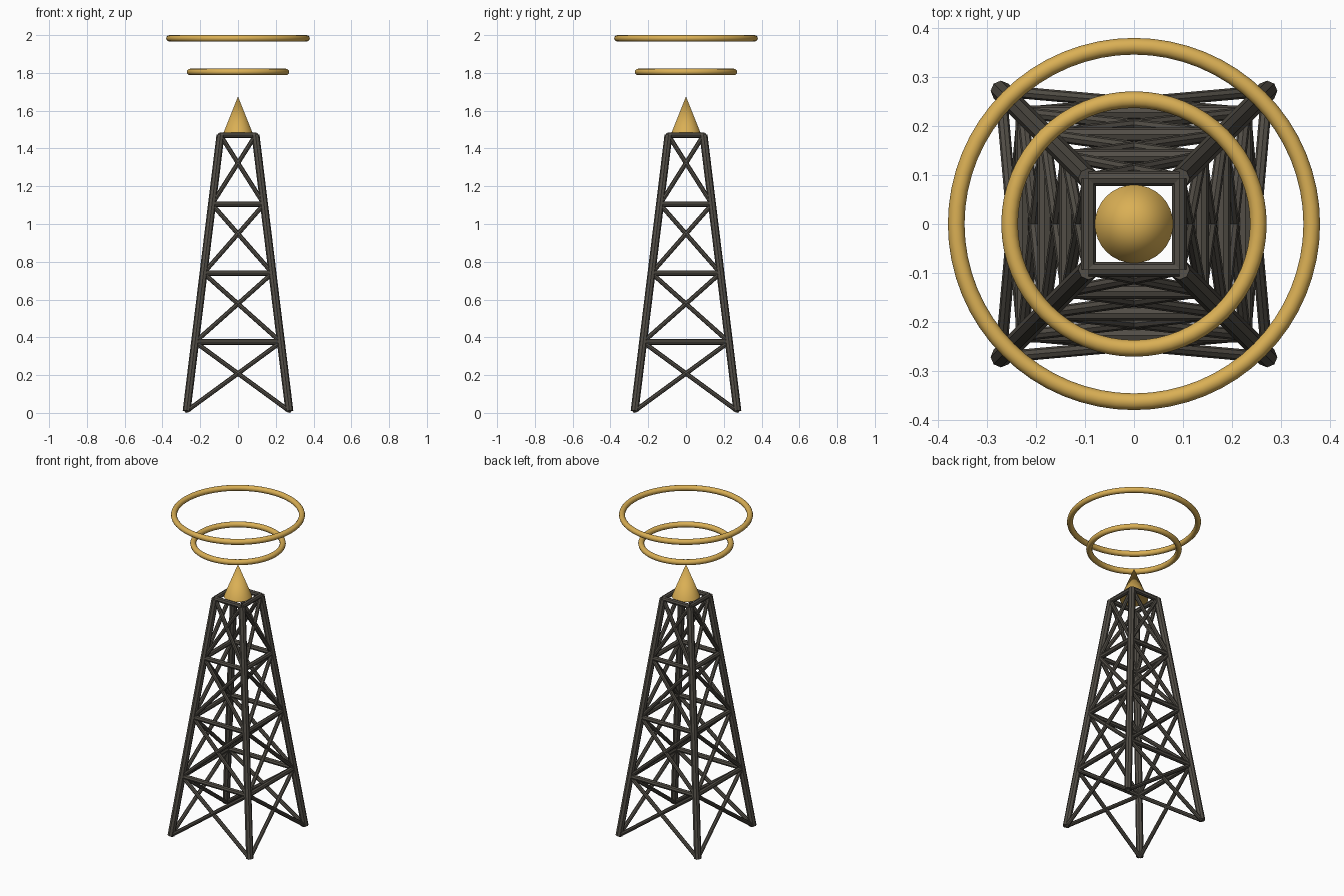
import bpy
from math import radians
from mathutils import Vector

cube = bpy.data.objects.get("Cube")
if cube:
    bpy.data.objects.remove(cube)


def make_material(name, rgb):
    mat = bpy.data.materials.new(name)
    mat.use_nodes = True
    color = (*rgb, 1)
    mat.diffuse_color = color
    mat.node_tree.nodes["Principled BSDF"].inputs["Base Color"].default_value = color
    return mat


iron = make_material("dark iron", (0.085, 0.076, 0.062))
gold = make_material("gold", (0.70, 0.43, 0.09))


def finish(name, mat):
    obj = bpy.context.object
    obj.name = name
    obj.data.materials.append(mat)
    bpy.ops.object.shade_smooth_by_angle(angle=radians(40))
    return obj


def strut(name, a, b, radius):
    """Eight-sided bar between two points."""
    axis = b - a
    bpy.ops.mesh.primitive_cylinder_add(
        vertices=8, radius=radius, depth=axis.length, location=(a + b) / 2,
        rotation=axis.to_track_quat("Z", "Y").to_euler())
    return finish(name, iron)


def ring(name, radius, z):
    bpy.ops.mesh.primitive_torus_add(
        major_radius=radius, minor_radius=0.017, major_segments=64,
        minor_segments=12, location=(0, 0, z))
    return finish(name, gold)


# Tower nodes: four corners on each of five levels
LEVELS = 4
BOTTOM, TOP = 0.01, 1.47
CORNERS = [(-1, -1), (1, -1), (1, 1), (-1, 1)]


def node(corner, level):
    t = level / LEVELS
    half = 0.272 + (0.093 - 0.272) * t
    x, y = CORNERS[corner % 4]
    return Vector((x * half, y * half, BOTTOM + (TOP - BOTTOM) * t))


for c, side in enumerate(("front", "left", "back", "right")):
    # Leaning corner leg
    strut(f"leg_{c + 1}", node(c, 0), node(c, LEVELS), 0.021)
    for k in range(LEVELS):
        # Crossed braces and the rail above them
        strut(f"{side}_brace_rising_{k + 1}", node(c, k), node(c + 1, k + 1), 0.012)
        strut(f"{side}_brace_falling_{k + 1}", node(c + 1, k), node(c, k + 1), 0.012)
        strut(f"{side}_rail_{k + 1}", node(c, k + 1), node(c + 1, k + 1), 0.015)

# Pointed cap
bpy.ops.mesh.primitive_cone_add(
    vertices=32, radius1=0.08, radius2=0, depth=0.2, location=(0, 0, 1.575))
finish("spire", gold)

# Floating rings
ring("lower_ring", 0.254, 1.805)
ring("upper_ring", 0.363, 1.983)
